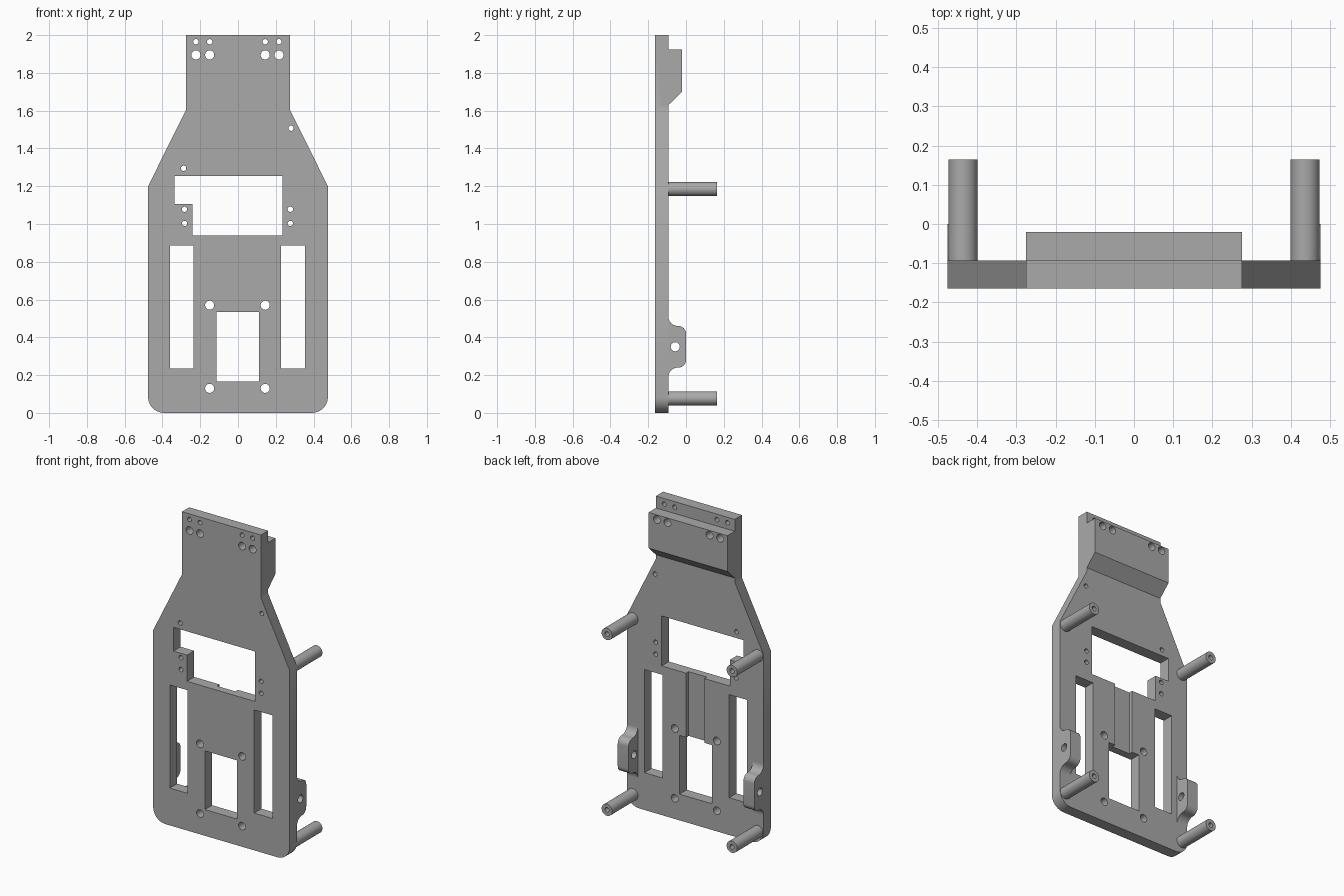
import bpy, bmesh, math
from mathutils import Vector

cube = bpy.data.objects.get("Cube")
if cube:
    bpy.data.objects.remove(cube, do_unlink=True)

grey = bpy.data.materials.new("plain grey")
grey.use_nodes = True
colour = (0.4, 0.4, 0.4, 1)
grey.diffuse_color = colour
grey.node_tree.nodes["Principled BSDF"].inputs["Base Color"].default_value = colour

FRONT, BACK = -0.165, -0.093
HALF = 0.476


def prism(bm, points, a, b, axis="y"):
    """Extrude a profile from a to b: (x, z) along y, or (y, z) along x."""
    def place(p, t):
        return Vector((p[0], t, p[1])) if axis == "y" else Vector((t, p[0], p[1]))
    low = [bm.verts.new(place(p, a)) for p in points]
    high = [bm.verts.new(place(p, b)) for p in points]
    faces = [bm.faces.new(low), bm.faces.new(high)]
    for i in range(len(points)):
        j = (i + 1) % len(points)
        faces.append(bm.faces.new((low[i], low[j], high[j], high[i])))
    bmesh.ops.recalc_face_normals(bm, faces=faces)


def rect(x0, x1, z0, z1):
    return [(x0, z0), (x1, z0), (x1, z1), (x0, z1)]


def arc(cx, cz, r, start, end, n=10):
    angles = [math.radians(start + (end - start) * i / n) for i in range(n + 1)]
    return [(cx + r * math.cos(t), cz + r * math.sin(t)) for t in angles]


def circle(cx, cz, r, n=32):
    return arc(cx, cz, r, 0, 360, n)[:-1]


def make(name, bm):
    mesh = bpy.data.meshes.new(name)
    bm.to_mesh(mesh)
    bm.free()
    mesh.materials.append(grey)
    obj = bpy.data.objects.new(name, mesh)
    bpy.context.collection.objects.link(obj)
    return obj


def finish(obj, cutter_bm):
    """Cut the openings out of a part and smooth its round faces."""
    cutter = make("cutter", cutter_bm)
    cutter.hide_render = True
    mod = obj.modifiers.new("openings", "BOOLEAN")
    mod.object, mod.operation, mod.solver = cutter, "DIFFERENCE", "EXACT"
    bpy.ops.object.select_all(action="DESELECT")
    obj.select_set(True)
    bpy.context.view_layer.objects.active = obj
    bpy.ops.object.modifier_apply(modifier=mod.name)
    bpy.data.objects.remove(cutter, do_unlink=True)
    bpy.ops.object.shade_smooth_by_angle(angle=math.radians(30))


# Openings: windows, slots, screw holes and the rear channel
cuts = bmesh.new()
window = [(-0.24, 0.94), (0.235, 0.94), (0.235, 1.255),
          (-0.335, 1.255), (-0.335, 1.105), (-0.24, 1.105)]
openings = [window, rect(-0.115, 0.11, 0.165, 0.535),
            rect(-0.36, -0.235, 0.235, 0.885), rect(0.228, 0.355, 0.235, 0.885)]
for side in (-1, 1):
    mid = -0.003
    for z in (0.13, 0.57):
        openings.append(circle(mid + side * 0.147, z, 0.024))
    for x in (0.147, 0.22):
        openings.append(circle(mid + side * x, 1.895, 0.024))
        openings.append(circle(mid + side * x, 1.965, 0.014))
    for z in (1.003, 1.078):
        openings.append(circle(mid + side * 0.28, z, 0.014))
openings += [circle(-0.288, 1.295, 0.014), circle(0.281, 1.507, 0.014)]
for shape in openings:
    prism(cuts, shape, -0.3, 0.1)

# Main plate with tapered shoulders and rounded lower corners
r = 0.085
outline = (arc(-HALF + r, r, r, 180, 270) + arc(HALF - r, r, r, 270, 360)
           + [(HALF, 1.2), (0.275, 1.605), (0.275, 2.0),
              (-0.275, 2.0), (-0.275, 1.605), (-HALF, 1.2)])
bm = bmesh.new()
prism(bm, outline, FRONT, BACK)
plate = make("main_plate", bm)

# Thick head block with a sloped underside, fused to the plate
bm = bmesh.new()
prism(bm, [(BACK - 0.03, 1.63), (BACK, 1.63), (-0.02, 1.70),
           (-0.02, 1.925), (BACK - 0.03, 1.925)], -0.275, 0.275, "x")
block = make("head_block", bm)
join = plate.modifiers.new("head", "BOOLEAN")
join.object, join.operation, join.solver = block, "UNION", "EXACT"
bpy.context.view_layer.objects.active = plate
bpy.ops.object.modifier_apply(modifier=join.name)
bpy.data.objects.remove(block, do_unlink=True)
finish(plate, cuts)

# Shallow channel on the back between the two windows
channel = bmesh.new()
prism(channel, rect(-0.064, 0.064, 0.5, 0.96), BACK - 0.025, BACK + 0.05)
finish(plate, channel)

# Side ears with filleted roots and a cross hole
f = 0.04
ear = ([(BACK, 0.19)] + arc(BACK + 0.05, 0.19, 0.05, 180, 90)
       + arc(-f, 0.24 + f, f, 270, 360) + arc(-f, 0.46 - f, f, 0, 90)
       + arc(BACK + 0.05, 0.51, 0.05, 270, 180))
for side, label in ((1, "left"), (-1, "right")):
    bm, hole = bmesh.new(), bmesh.new()
    prism(bm, ear, side * (HALF - 0.075), side * HALF, "x")
    prism(hole, circle(-0.057, 0.35, 0.024), side * 0.3, side * 0.6, "x")
    finish(make(label + "_ear", bm), hole)

# Round standoffs with a screw hole in each end
for side, label in ((1, "left"), (-1, "right")):
    for z, level in ((0.077, "lower"), (1.185, "upper")):
        bm, hole = bmesh.new(), bmesh.new()
        prism(bm, circle(side * 0.436, z, 0.037, 40), BACK, 0.165)
        prism(hole, circle(side * 0.436, z, 0.015, 24), 0.05, 0.2)
        finish(make(f"{level}_{label}_standoff", bm), hole)
